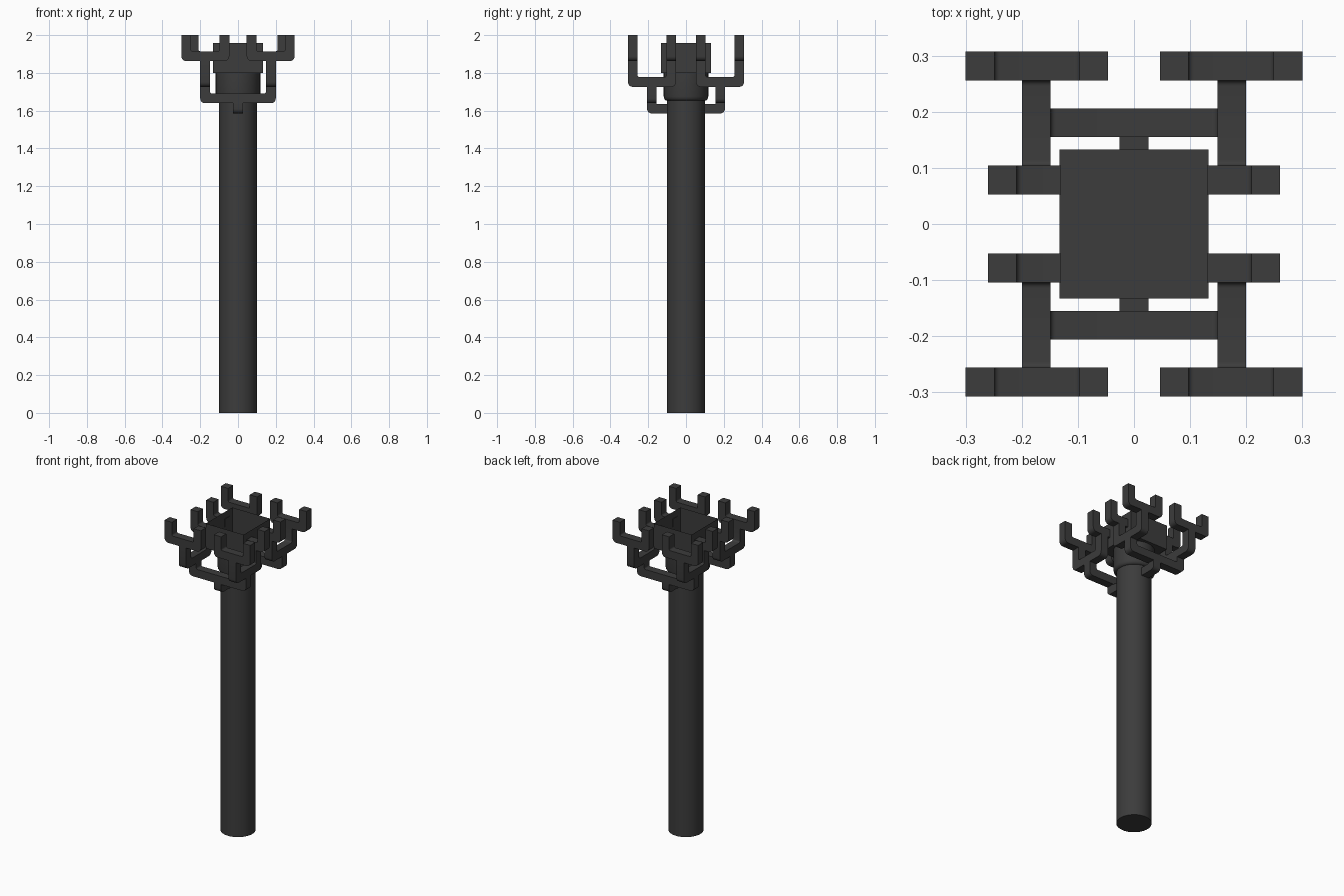
import bpy, bmesh, math
from mathutils import Vector

if "Cube" in bpy.data.objects:
    bpy.data.objects.remove(bpy.data.objects["Cube"])

mat = bpy.data.materials.new("dark_iron")
mat.diffuse_color = (0.045, 0.045, 0.045, 1)
mat.use_nodes = True
mat.node_tree.nodes["Principled BSDF"].inputs["Base Color"].default_value = mat.diffuse_color


def make_object(name, bm, smooth=True):
    bmesh.ops.recalc_face_normals(bm, faces=bm.faces)
    me = bpy.data.meshes.new(name)
    bm.to_mesh(me)
    bm.free()
    ob = bpy.data.objects.new(name, me)
    bpy.context.collection.objects.link(ob)
    me.materials.append(mat)
    if smooth:
        bpy.context.view_layer.objects.active = ob
        ob.select_set(True)
        bpy.ops.object.shade_smooth_by_angle(angle=math.radians(35))
        ob.select_set(False)
    return ob


def rounded(points):
    """Outline from (u, z, radius) points, with arcs at the rounded corners."""
    out = []
    n = len(points)
    for i, (u, z, r) in enumerate(points):
        p = Vector((u, z))
        if r == 0:
            out.append(p)
            continue
        a = (Vector(points[i - 1][:2]) - p).normalized()
        b = (Vector(points[(i + 1) % n][:2]) - p).normalized()
        c = p + (a + b) * r
        for k in range(6):
            t = k / 5 * math.pi / 2
            out.append(c - b * r * math.cos(t) - a * r * math.sin(t))
    return out


def bar(name, axis, outline, w0, w1):
    """Extrude an outline drawn in (axis, z) across the other horizontal axis."""
    bm = bmesh.new()
    pts = rounded(outline)
    vs = [bm.verts.new((p.x, w0, p.y) if axis == 'x' else (w0, p.x, p.y)) for p in pts]
    face = bm.faces.new(vs)
    res = bmesh.ops.extrude_face_region(bm, geom=[face])
    d = (0, w1 - w0, 0) if axis == 'x' else (w1 - w0, 0, 0)
    bmesh.ops.translate(bm, verts=[g for g in res["geom"] if isinstance(g, bmesh.types.BMVert)], vec=d)
    return make_object(name, bm)


T, RO, RI = 0.051, 0.025, 0.01    # bar thickness, outer and inner corner radius


def fork(name, axis, u0, u1, z0, z1, w0, w1):
    return bar(name, axis, [
        (u0, z0, RO), (u1, z0, RO), (u1, z1, 0), (u1 - T, z1, 0),
        (u1 - T, z0 + T, RI), (u0 + T, z0 + T, RI), (u0 + T, z1, 0), (u0, z1, 0)], w0, w1)


def elbow(name, axis, u0, u1, z0, z1, w0, w1, r_in):
    return bar(name, axis, [
        (u0, z0, 0), (u1, z0, RO), (u1, z1, 0), (u1 - T, z1, 0),
        (u1 - T, z0 + T, r_in), (u0, z0 + T, 0)], w0, w1)


def mirror(ob, x, y):
    m = ob.modifiers.new("mirror", 'MIRROR')
    m.use_axis = (x, y, False)
    m.use_mirror_merge = False


def lathe(name, profile, seg=48):
    bm = bmesh.new()
    rings = [[bm.verts.new((r * math.cos(2 * math.pi * i / seg), r * math.sin(2 * math.pi * i / seg), z))
              for i in range(seg)] for r, z in profile]
    for a, b in zip(rings, rings[1:]):
        for i in range(seg):
            j = (i + 1) % seg
            bm.faces.new((a[i], a[j], b[j], b[i]))
    bm.faces.new(rings[0])
    bm.faces.new(rings[-1])
    return make_object(name, bm)


# Shaft and the wider collar under the box
lathe("shaft", [(0.101, 0), (0.101, 1.67)])
lathe("collar", [(0.098, 1.652), (0.108, 1.655), (0.115, 1.663), (0.118, 1.675), (0.118, 1.799)])

# Open-topped square box
bm = bmesh.new()
bmesh.ops.create_cube(bm, size=1)
for v in bm.verts:
    v.co = (v.co.x * 0.266, v.co.y * 0.266, 1.8 if v.co.z < 0 else 1.957)
top = [f for f in bm.faces if all(v.co.z > 1.9 for v in f.verts)]
bmesh.ops.delete(bm, geom=top, context='FACES_ONLY')
make_object("open_box", bm, smooth=False)

# Branching arms, each level turned a quarter from the one below
mirror(elbow("root_arm", 'y', 0.085, 0.206, 1.585, 1.641, -0.0255, 0.0255, 0), False, True)
mirror(fork("lower_fork", 'x', -0.2, 0.2, 1.64, 1.727, 0.155, 0.206), False, True)
mirror(fork("middle_fork", 'y', 0.053, 0.307, 1.726, 1.864, 0.149, 0.2), True, True)
mirror(fork("outer_fork", 'x', 0.046, 0.3, 1.863, 2.0, 0.256, 0.307), True, True)
mirror(elbow("inner_prong", 'x', 0.13, 0.26, 1.863, 2.0, 0.053, 0.104, RI), True, True)
